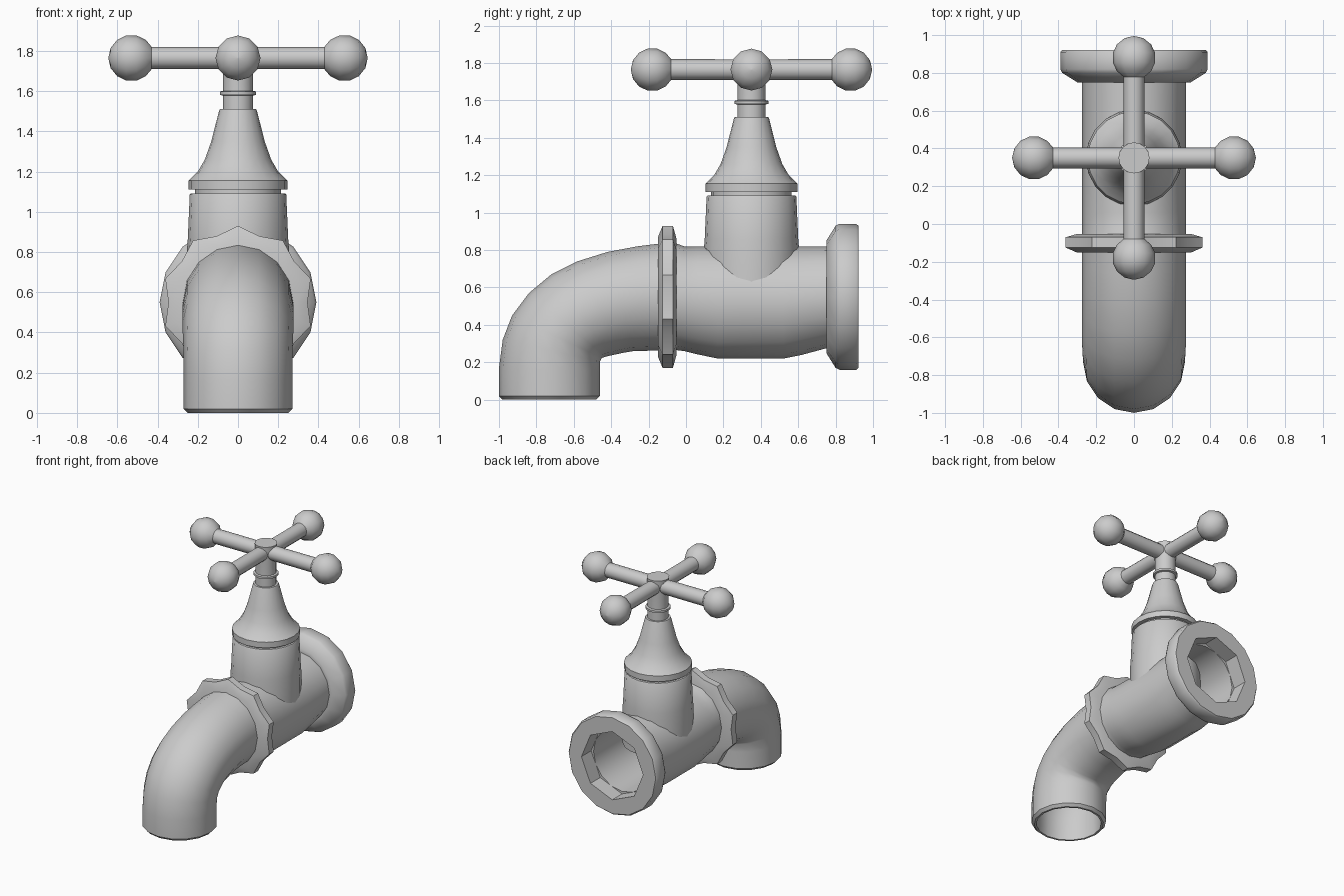
import bpy, bmesh
from math import sin, cos, pi, radians
from mathutils import Matrix, Vector

if "Cube" in bpy.data.objects:
    bpy.data.objects.remove(bpy.data.objects["Cube"])

AXIS_Z = 0.55      # centre height of the pipe
STEM_Y = 0.35      # centre of the valve stem


def ring(p, q, rx, n=16, factor=1.0):
    """Ellipse spanning points p and q (y, z) with half width rx in x.
    factor scales every second point, giving stars or coarser polygons."""
    mid = Vector((0, (p[0] + q[0]) / 2, (p[1] + q[1]) / 2))
    half = Vector((0, (p[0] - q[0]) / 2, (p[1] - q[1]) / 2))
    pts = []
    for i in range(n):
        a, f = 2 * pi * i / n, (factor if i % 2 else 1.0)
        pts.append(mid + f * (half * cos(a) + Vector((rx * sin(a), 0, 0))))
    return pts


def along_y(y, r, n=16, factor=1.0, z=AXIS_Z):
    return ring((y, z + r), (y, z - r), r, n, factor)


def around_z(z, r, n=20):
    return ring((STEM_Y - r, z), (STEM_Y + r, z), r, n)


def finish(obj):
    bpy.context.collection.objects.link(obj)
    bpy.ops.object.select_all(action='DESELECT')
    obj.select_set(True)
    bpy.context.view_layer.objects.active = obj
    bpy.ops.object.shade_smooth_by_angle(angle=radians(40))
    return obj


def loft(name, rings):
    """Skin a list of rings and cap both ends."""
    bm = bmesh.new()
    loops = [[bm.verts.new(v) for v in r] for r in rings]
    for a, b in zip(loops, loops[1:]):
        n = len(a)
        for i in range(n):
            j = (i + 1) % n
            bm.faces.new((a[i], a[j], b[j], b[i]))
    bm.faces.new(loops[0])
    bm.faces.new(loops[-1])
    bmesh.ops.remove_doubles(bm, verts=bm.verts, dist=0.0005)
    bmesh.ops.recalc_face_normals(bm, faces=bm.faces)
    mesh = bpy.data.meshes.new(name)
    bm.to_mesh(mesh)
    bm.free()
    return finish(bpy.data.objects.new(name, mesh))


# Horizontal body with belly, inlet flange, eight-sided mouth and bore
body = [ring((y, top), (y, low), 0.275) for y, top, low in [
    (-0.10, 0.84, 0.26), (-0.05, 0.835, 0.265), (-0.01, 0.82, 0.26),
    (0.06, 0.82, 0.243), (0.17, 0.82, 0.22), (0.52, 0.82, 0.22),
    (0.62, 0.82, 0.24), (0.75, 0.82, 0.275)]]
flange = [along_y(y, r) for y, r in [
    (0.75, 0.30), (0.80, 0.38), (0.82, 0.39), (0.91, 0.39), (0.922, 0.38)]]
octagon = cos(pi / 8)
mouth = [along_y(y, 0.27, factor=octagon) for y in (0.922, 0.80)]
bore = [along_y(y, 0.25) for y in (0.80, 0.10)]
loft("valve_body", body + flange + mouth + bore)

# Ten-pointed collar nut
loft("collar_nut", [along_y(y, r, 20, 0.91) for y, r in [
    (-0.052, 0.315), (-0.07, 0.38), (-0.125, 0.38), (-0.15, 0.32)]])

# Curved spout with hollow outlet: outer y, outer z, inner y, inner z, half width
spout = [
    (-0.10, 0.84, -0.10, 0.265, 0.275), (-0.26, 0.82, -0.20, 0.262, 0.275),
    (-0.42, 0.79, -0.28, 0.26, 0.275), (-0.58, 0.74, -0.34, 0.25, 0.275),
    (-0.72, 0.67, -0.40, 0.237, 0.275), (-0.84, 0.57, -0.43, 0.23, 0.275),
    (-0.93, 0.45, -0.45, 0.223, 0.272), (-0.98, 0.32, -0.46, 0.205, 0.27),
    (-1.00, 0.17, -0.46, 0.15, 0.27), (-1.00, 0.02, -0.46, 0.02, 0.27),
    (-0.98, 0.0, -0.48, 0.0, 0.25), (-0.965, 0.0, -0.495, 0.0, 0.235),
    (-0.96, 0.17, -0.50, 0.16, 0.23), (-0.91, 0.37, -0.49, 0.24, 0.23),
    (-0.77, 0.56, -0.43, 0.28, 0.23)]
loft("spout", [ring(s[0:2], s[2:4], s[4]) for s in spout])

# Bonnet: neck, groove, ring and flared cone
loft("bonnet", [around_z(z, r) for z, r in [
    (0.52, 0.255), (0.80, 0.255), (0.86, 0.25), (1.085, 0.24), (1.092, 0.235),
    (1.092, 0.215), (1.11, 0.215), (1.11, 0.245), (1.155, 0.245),
    (1.165, 0.235), (1.20, 0.20), (1.26, 0.165), (1.35, 0.133),
    (1.50, 0.095), (1.512, 0.09), (1.512, 0.07)]])

# Stem with small ring and hub cap
loft("stem", [around_z(z, r, 16) for z, r in [
    (1.48, 0.075), (1.578, 0.075), (1.582, 0.09), (1.598, 0.09),
    (1.602, 0.075), (1.70, 0.075), (1.83, 0.082)]])

# Cross handle: one rod and ball, repeated four times around the hub
ROD, BALL, REACH = 0.055, 0.115, 0.53
profile = [(0.0, ROD)]
for deg in (29, 52, 77, 103, 128, 154, 180):
    a = radians(deg)
    profile.append((REACH - BALL * cos(a), max(BALL * sin(a), 0.0)))
arm = loft("handle_arm_1", [along_y(y, r, 12, z=0) for y, r in profile[:-1]]
           + [along_y(profile[-1][0], 0.002, 12, z=0)])
for k in range(4):
    obj = arm if k == 0 else bpy.data.objects.new(f"handle_arm_{k + 1}", arm.data)
    if k:
        bpy.context.collection.objects.link(obj)
    obj.matrix_world = (Matrix.Translation((0, STEM_Y, 1.765))
                        @ Matrix.Rotation(k * pi / 2, 4, 'Z'))
